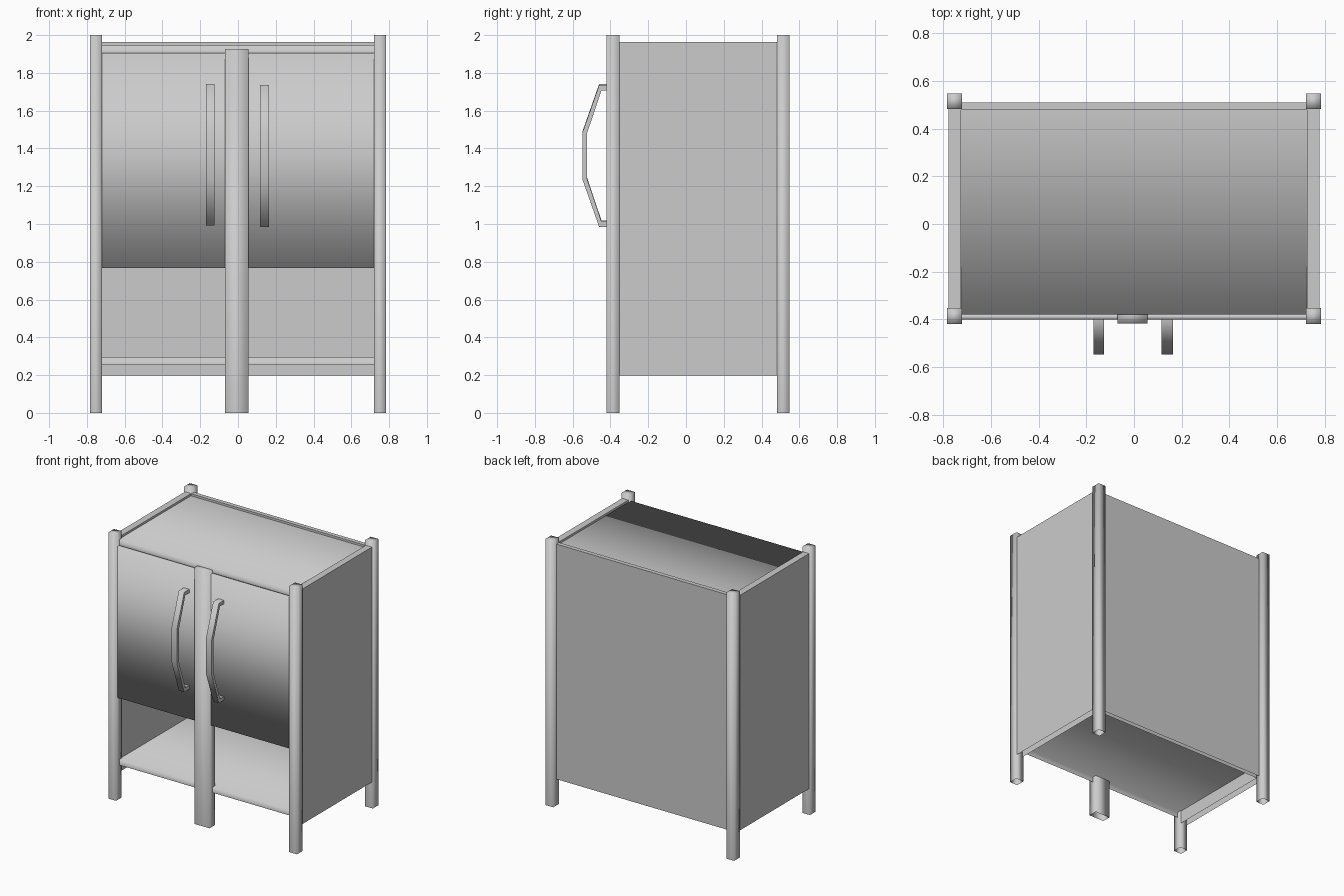
import bpy, bmesh, math
from mathutils import Vector

old = bpy.data.objects.get("Cube")
if old:
    bpy.data.objects.remove(old, do_unlink=True)

GREY = (0.6, 0.6, 0.6, 1.0)
grey = bpy.data.materials.new("plain_grey")
grey.use_nodes = True
grey.diffuse_color = GREY
grey.node_tree.nodes["Principled BSDF"].inputs["Base Color"].default_value = GREY

# Sides of a box that may be left open
LEFT, RIGHT = Vector((1, 0, 0)), Vector((-1, 0, 0))
BACK, BOTTOM = Vector((0, 1, 0)), Vector((0, 0, -1))


def finish(name, bm, smooth):
    """Turn a bmesh into a named, coloured object."""
    for f in bm.faces:
        f.smooth = smooth
    mesh = bpy.data.meshes.new(name)
    bm.to_mesh(mesh)
    bm.free()
    mesh.materials.append(grey)
    obj = bpy.data.objects.new(name, mesh)
    bpy.context.collection.objects.link(obj)
    return obj


def box(name, x, y, z, smooth=False, open_sides=()):
    """Box from (min, max) ranges, left open on the given sides."""
    bm = bmesh.new()
    bmesh.ops.create_cube(bm, size=1)
    for v in bm.verts:
        v.co = [r[0] if c < 0 else r[1] for c, r in zip(v.co, (x, y, z))]
    bm.normal_update()
    gone = [f for f in bm.faces if any(f.normal.dot(d) > 0.9 for d in open_sides)]
    bmesh.ops.delete(bm, geom=gone, context='FACES_ONLY')
    return finish(name, bm, smooth)


def handle(name, x, top):
    """Bent flat bar: outer and inner side profiles joined across the width."""
    outer = [(-0.39, 0), (-0.46, 0), (-0.548, -0.25)]
    inner = [(-0.39, -0.027), (-0.447, -0.027), (-0.524, -0.255)]
    drop = 0.75

    def full(half):
        return half + [(y, -drop - z) for y, z in reversed(half)]

    bm = bmesh.new()
    rows = [[bm.verts.new((px, y, top + z)) for y, z in full(half)]
            for px, half in ((x[0], outer), (x[1], outer), (x[1], inner), (x[0], inner))]
    for a, b in zip(rows, rows[1:] + rows[:1]):
        for i in range(len(a) - 1):
            bm.faces.new((a[i], a[i + 1], b[i + 1], b[i]))
    for i in (0, -1):
        bm.faces.new([r[i] for r in rows])
    bmesh.ops.recalc_face_normals(bm, faces=bm.faces)
    obj = finish(name, bm, True)
    obj.data.set_sharp_from_angle(angle=math.radians(80))


# Corner posts and side panels, hollow from below
for side, s in (("left", 1), ("right", -1)):
    post_x = sorted((s * 0.72, s * 0.784))
    box("front_post_" + side, post_x, (-0.42, -0.352), (0, 2), True, [BOTTOM])
    box("back_post_" + side, post_x, (0.481, 0.548), (0, 2), True, [BOTTOM])
    box("side_panel_" + side, sorted((s * 0.726, s * 0.777)), (-0.38, 0.51),
        (0.197, 1.963), open_sides=[BOTTOM])

# Back panel, bottom shelf and top board
box("back_panel", (-0.726, 0.726), (0.478, 0.51), (0.197, 1.963), open_sides=[BOTTOM])
for name, z in (("bottom_shelf", (0.253, 0.295)), ("top_board", (1.904, 1.947))):
    box(name, (-0.727, 0.727), (-0.38, 0.479), z, True, [LEFT, RIGHT, BACK, BOTTOM])

# Door front, with the centre upright before it
box("door_panel", (-0.73, 0.73), (-0.4, -0.379), (0.767, 1.904), True, [LEFT, RIGHT])
box("centre_upright", (-0.069, 0.056), (-0.418, -0.352), (0, 1.926), True, [BOTTOM])

# Door handles
handle("handle_right", (-0.17, -0.125), 1.741)
handle("handle_left", (0.116, 0.163), 1.735)
